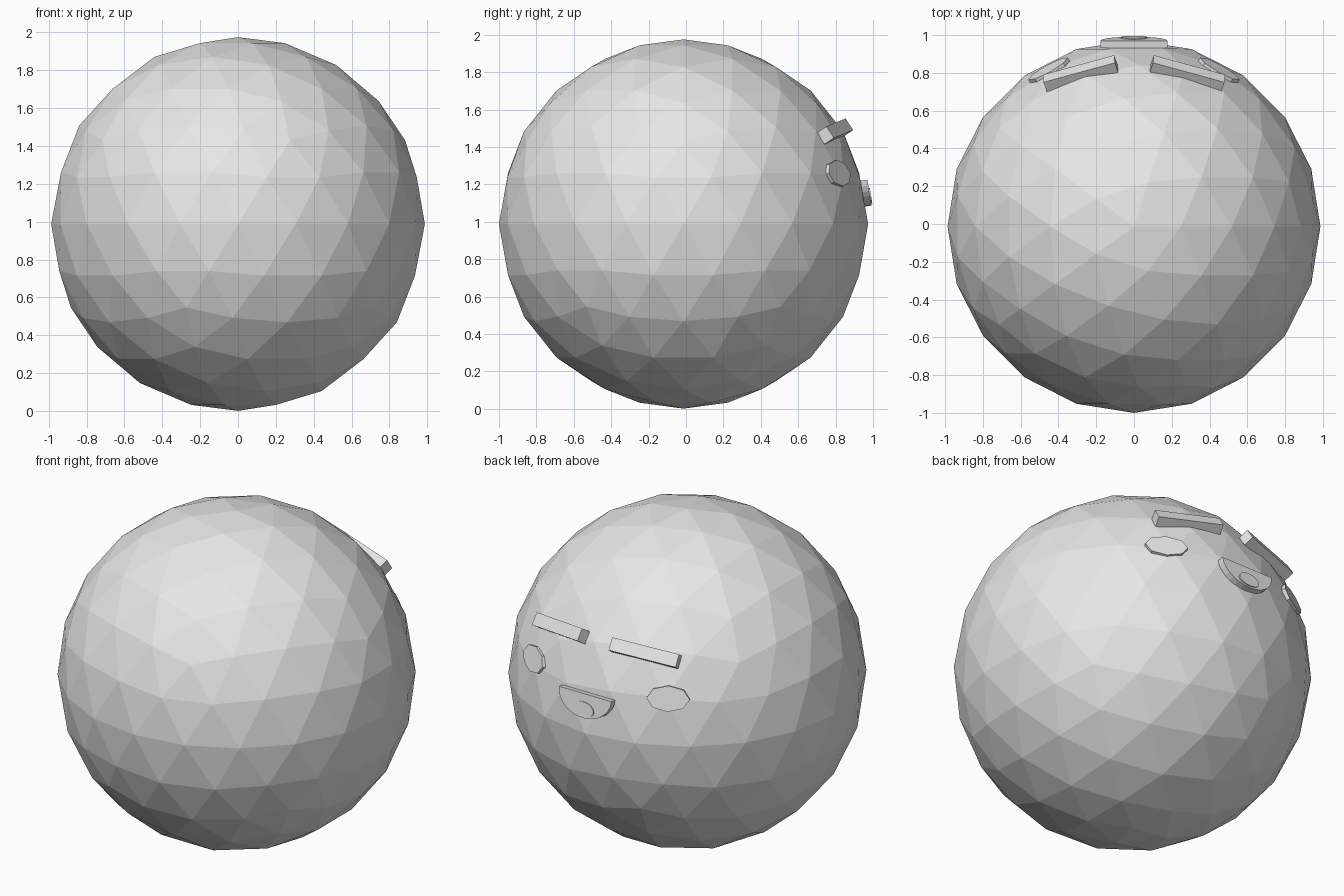
import bpy, bmesh, math
from mathutils import Vector

if "Cube" in bpy.data.objects:
    bpy.data.objects.remove(bpy.data.objects["Cube"])

grey = bpy.data.materials.new("plain_grey")
grey.diffuse_color = (0.8, 0.8, 0.8, 1)
grey.use_nodes = True
grey.node_tree.nodes["Principled BSDF"].inputs["Base Color"].default_value = grey.diffuse_color


def plate(name, outline, centre, normal, thickness, right=None):
    """Flat slab: outline lies on the front face, the slab runs back from it."""
    n = Vector(normal).normalized()
    if right is None:
        r = Vector((0, 0, 1)).cross(n).normalized()
    else:
        r = Vector(right).normalized()
        n = (n - r * n.dot(r)).normalized()
    u = n.cross(r)
    c = Vector(centre)
    bm = bmesh.new()
    front = [bm.verts.new(c + r * a + u * b) for a, b in outline]
    back = [bm.verts.new(v.co - n * thickness) for v in front]
    bm.faces.new(front)
    bm.faces.new(back[::-1])
    for i in range(len(front)):
        j = (i + 1) % len(front)
        bm.faces.new((front[j], front[i], back[i], back[j]))
    mesh = bpy.data.meshes.new(name)
    bm.to_mesh(mesh)
    bm.free()
    mesh.materials.append(grey)
    ob = bpy.data.objects.new(name, mesh)
    bpy.context.collection.objects.link(ob)
    return ob


def arc(rx, ry, start, end, steps, cy=0.0):
    angles = [math.radians(start + (end - start) * i / steps) for i in range(steps + 1)]
    return [(rx * math.cos(t), cy + ry * math.sin(t)) for t in angles]


# Faceted ball body
bpy.ops.mesh.primitive_ico_sphere_add(subdivisions=3, radius=0.987,
                                      location=(0, -0.013, 0.988))
ball = bpy.context.object
ball.name = "ball_body"
ball.data.materials.append(grey)

bar = [(-0.197, -0.037), (0.197, -0.037), (0.197, 0.037), (-0.197, 0.037)]
octagon = arc(0.12, 0.073, 0, 360, 8)[:-1]

for side, s in (("left", -1), ("right", 1)):
    # Slanted eyebrow bars
    plate(side + "_eyebrow", bar, (s * 0.292, 0.822, 1.5),
          (s * 0.25, 0.82, 0.55), 0.063, (s * 0.385, -0.105, -0.043))
    # Eight-sided eyes
    plate(side + "_eye", octagon, (s * 0.455, 0.822, 1.26),
          (s * 0.47, 0.84, 0.27), 0.04)

# Half-round open mouth with a tongue
mouth_normal = (0, 0.988, 0.155)
plate("mouth", arc(0.177, 0.14, 180, 360, 14), (0, 0.97, 1.225),
      mouth_normal, 0.038)
tongue = arc(0.07, 0.05, 0, 180, 8, -0.095) + arc(0.07, 0.035, 180, 360, 8, -0.095)[1:-1]
plate("tongue", tongue, (0, 0.976, 1.226), mouth_normal, 0.009)
